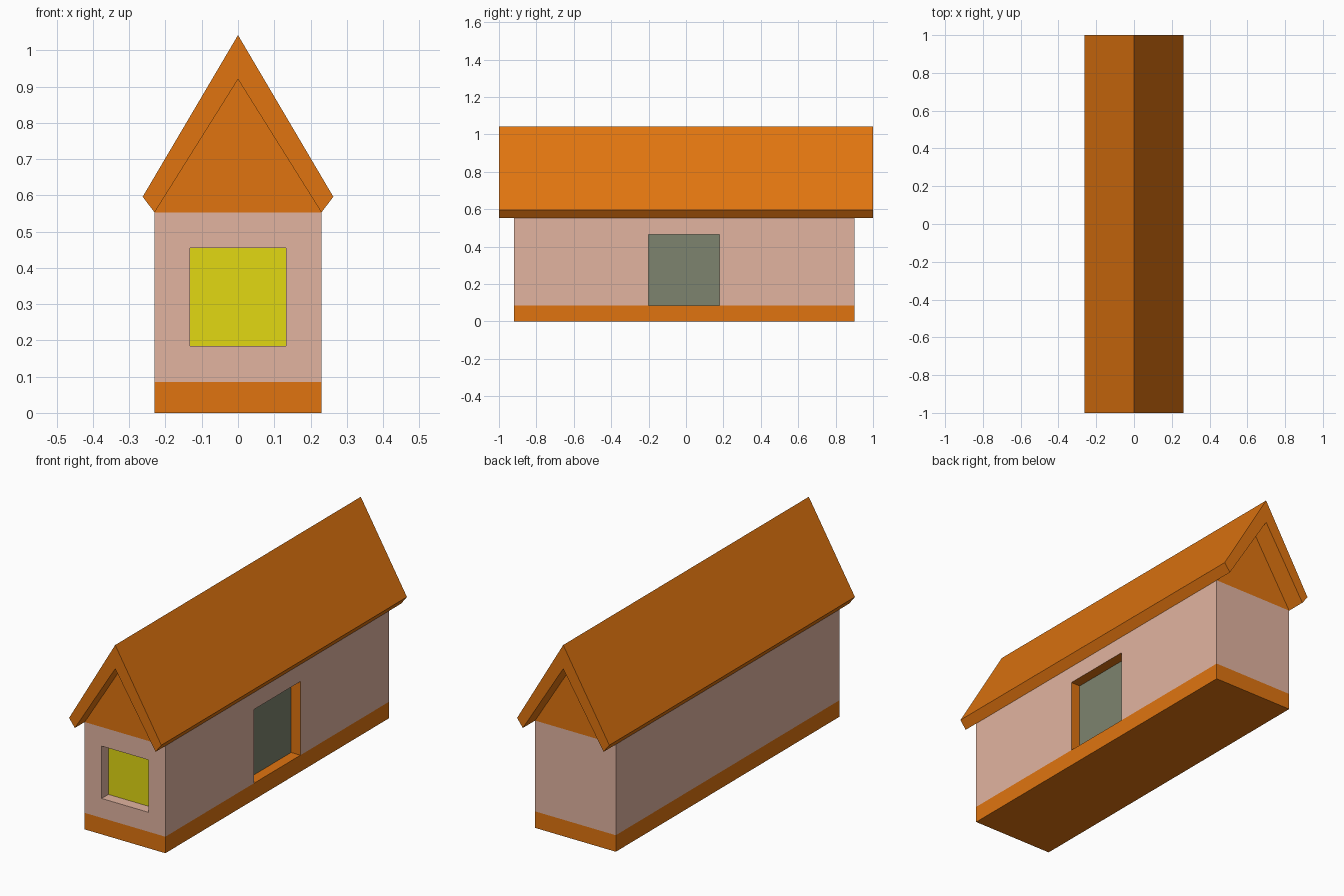
import bpy, bmesh
from mathutils import Vector

cube = bpy.data.objects.get("Cube")
if cube:
    bpy.data.objects.remove(cube, do_unlink=True)


def material(name, rgb):
    m = bpy.data.materials.new(name)
    m.use_nodes = True
    m.diffuse_color = (*rgb, 1)
    m.node_tree.nodes["Principled BSDF"].inputs["Base Color"].default_value = (*rgb, 1)
    return m


ORANGE, PINK, YELLOW, GREY = range(4)
MATERIALS = [
    material("orange wood", (0.745, 0.175, 0.005)),
    material("pink plaster", (0.76, 0.456, 0.352)),
    material("yellow window", (0.76, 0.69, 0.006)),
    material("grey green door", (0.205, 0.227, 0.156)),
]


def prism(profile, y0, y1):
    """Extrude an x-z profile along y."""
    bm = bmesh.new()
    face = bm.faces.new([bm.verts.new((x, y0, z)) for x, z in profile])
    out = bmesh.ops.extrude_face_region(bm, geom=[face])["geom"]
    verts = [g for g in out if isinstance(g, bmesh.types.BMVert)]
    bmesh.ops.translate(bm, verts=verts, vec=(0, y1 - y0, 0))
    bmesh.ops.recalc_face_normals(bm, faces=bm.faces)
    return bm


def cut(bm, faces, point, normal):
    geom = set(faces)
    for f in faces:
        geom.update(f.edges, f.verts)
    bmesh.ops.bisect_plane(bm, geom=list(geom), plane_co=point, plane_no=normal)


def recess(bm, direction, low, high, axis, depth, rim, panel):
    """Cut a rectangle into the wall facing a direction and sink it."""
    direction = Vector(direction)
    side = Vector((1, 0, 0)) if axis == 0 else Vector((0, 1, 0))
    up = Vector((0, 0, 1))

    def wall():
        return [f for f in bm.faces if f.normal.dot(direction) > 0.99
                and f.material_index == PINK]

    for corner in (low, high):
        for value, normal in zip(corner, (side, up)):
            cut(bm, wall(), normal * value, normal)
    centre = [(a + b) / 2 for a, b in zip(low, high)]
    face = min(wall(), key=lambda f: abs(f.calc_center_median()[axis] - centre[0])
               + abs(f.calc_center_median().z - centre[1]))
    sides = bmesh.ops.inset_individual(bm, faces=[face], thickness=0, depth=-depth)["faces"]
    for f in sides:
        f.material_index = rim
    face.material_index = panel


def finish(bm, name):
    mesh = bpy.data.meshes.new(name)
    bm.to_mesh(mesh)
    bm.free()
    for m in MATERIALS:
        mesh.materials.append(m)
    obj = bpy.data.objects.new(name, mesh)
    bpy.context.collection.objects.link(obj)


# House body: orange plinth and gables, pink walls between
half, base, eave, peak = 0.23, 0.085, 0.553, 0.92
body = prism([(-half, 0), (half, 0), (half, eave), (0, peak), (-half, eave)], -0.92, 0.90)
for z in (base, eave):
    cut(body, body.faces[:], (0, 0, z), (0, 0, 1))
for f in body.faces:
    f.material_index = PINK if base < f.calc_center_median().z < eave else ORANGE
body.normal_update()

# Sunken front window and side door
recess(body, (0, -1, 0), (-0.133, 0.185), (0.133, 0.455), 0, 0.055, PINK, YELLOW)
recess(body, (1, 0, 0), (-0.20, base), (0.18, 0.465), 1, 0.053, ORANGE, GREY)
finish(body, "house_body")

# Overhanging gabled roof
roof = prism([(-half, eave), (-0.263, 0.596), (0, 1.042), (0.263, 0.596), (half, eave), (0, peak)], -1, 1)
finish(roof, "roof")
